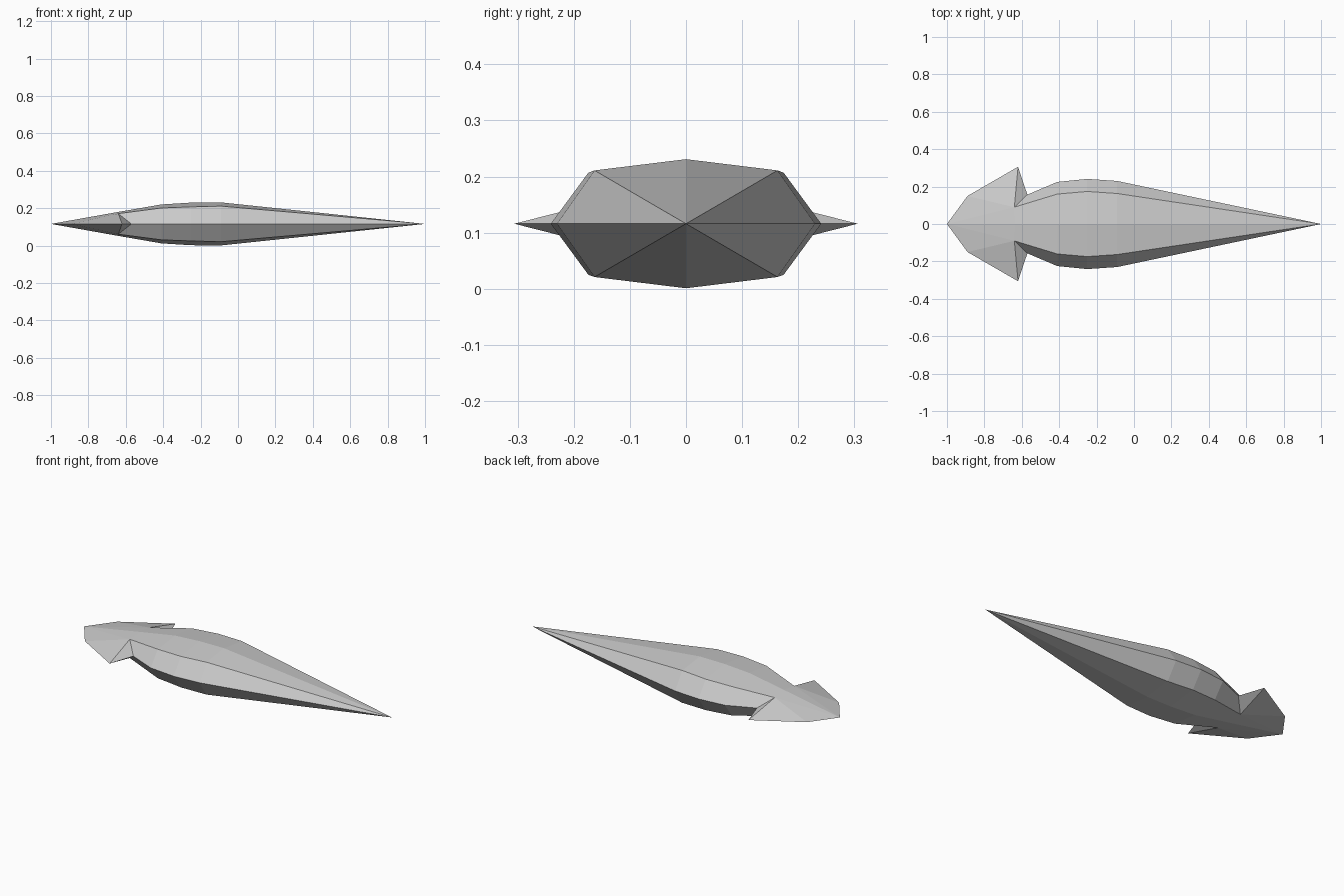
import bpy
import bmesh

cube = bpy.data.objects.get("Cube")
if cube:
    bpy.data.objects.remove(cube, do_unlink=True)

MID = 0.116  # height of the cutting edge plane

steel = bpy.data.materials.new("light_grey_steel")
steel.use_nodes = True
colour = (0.6, 0.6, 0.6, 1)
steel.diffuse_color = colour
steel.node_tree.nodes["Principled BSDF"].inputs["Base Color"].default_value = colour

bm = bmesh.new()


def points(coords):
    return [bm.verts.new(c) for c in coords]


# One quarter of the blade: spine, shoulder ridge and cutting edge, tail to point
spine = points([(-0.635, 0, 0.065), (-0.41, 0, 0.104), (-0.25, 0, 0.114), (-0.09, 0, 0.115)])
ridge = points([(-0.64, 0.09, 0.055), (-0.41, 0.16, 0.085), (-0.25, 0.174, 0.091), (-0.09, 0.163, 0.095)])
edge = points([(-0.57, 0.157, 0), (-0.41, 0.225, 0), (-0.25, 0.241, 0), (-0.09, 0.23, 0)])
tip, tail, heel, barb = points([(1, 0, 0), (-1, 0, 0), (-0.89, 0.15, 0), (-0.62, 0.306, 0)])

for inner, outer in ((spine, ridge), (ridge, edge)):
    for i in range(len(inner) - 1):
        bm.faces.new((inner[i], inner[i + 1], outer[i + 1], outer[i]))
    bm.faces.new((inner[-1], tip, outer[-1]))

# Tail and swept barb
for face in ((tail, spine[0], ridge[0]), (tail, ridge[0], heel),
             (heel, ridge[0], barb), (ridge[0], edge[0], barb)):
    bm.faces.new(face)

mesh = bpy.data.meshes.new("blade")
bm.to_mesh(mesh)
bm.free()
mesh.materials.append(steel)

blade = bpy.data.objects.new("blade", mesh)
blade.location.z = MID
bpy.context.collection.objects.link(blade)

# Mirror the quarter across the spine and the edge plane
mirror = blade.modifiers.new("mirror", "MIRROR")
mirror.use_axis = (False, True, True)
mirror.merge_threshold = 0.0005
